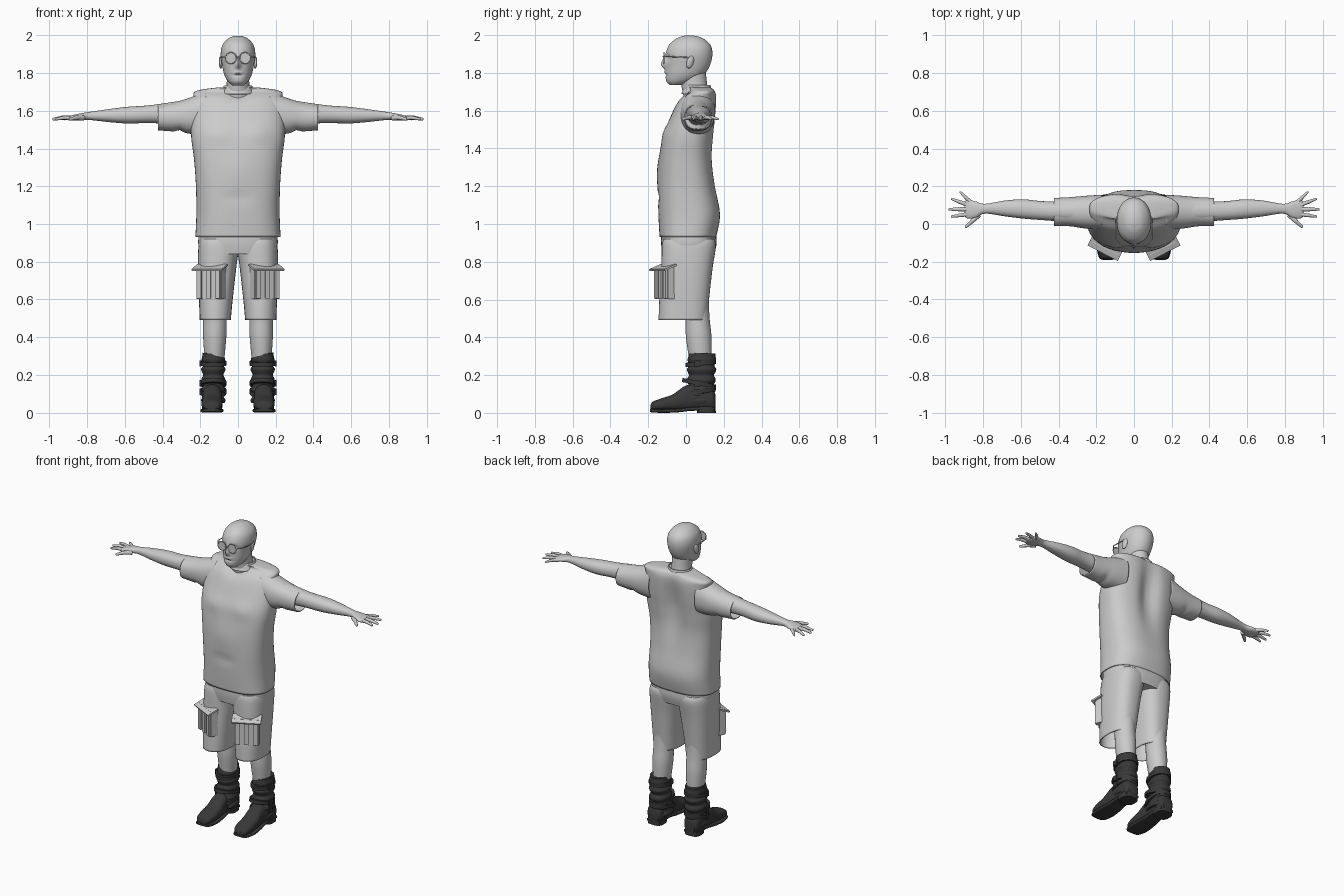
import bpy
import bmesh
import math
from mathutils import Matrix, Vector

old = bpy.data.objects.get("Cube")
if old:
    bpy.data.objects.remove(old, do_unlink=True)


def material(name, value):
    mat = bpy.data.materials.new(name)
    mat.use_nodes = True
    colour = (value, value, value, 1)
    mat.diffuse_color = colour
    mat.node_tree.nodes["Principled BSDF"].inputs["Base Color"].default_value = colour
    return mat


GREY = material("light grey", 0.6)
DARK = material("boot charcoal", 0.04)


def finish(name, bm, mat, mirror=False, cloth=False, angle=40):
    bmesh.ops.recalc_face_normals(bm, faces=bm.faces)
    mesh = bpy.data.meshes.new(name)
    bm.to_mesh(mesh)
    bm.free()
    mesh.materials.append(mat)
    for poly in mesh.polygons:
        poly.use_smooth = True
    mesh.set_sharp_from_angle(angle=math.radians(angle))
    obj = bpy.data.objects.new(name, mesh)
    bpy.context.collection.objects.link(obj)
    if mirror:
        obj.modifiers.new("mirror", "MIRROR").use_mirror_merge = False
    if cloth:
        solid = obj.modifiers.new("thickness", "SOLIDIFY")
        solid.thickness = 0.006
    return obj


def spline(a, b, c, d, t):
    """Catmull-Rom blend of one number."""
    return b + t * (c - a + t * (2 * a - 5 * b + 4 * c - d + t * (3 * (b - c) + d - a))) / 2


def loft(axis, rings, power=2.0, caps=(True, True), steps=6, sides=40):
    """Rings are (station, low u, high u, low v, high v) along an axis."""
    order = {"x": (2, 0, 1), "y": (0, 2, 1), "z": (0, 1, 2)}[axis]
    ext = [rings[0]] + list(rings) + [rings[-1]]
    stations = []
    for i in range(len(rings) - 1):
        for s in range(steps):
            stations.append([spline(*vals, s / steps) for vals in zip(*ext[i:i + 4])])
    stations.append(rings[-1])
    bm = bmesh.new()
    loops = []
    for w, u0, u1, v0, v1 in stations:
        loop = []
        for k in range(sides):
            t = math.tau * k / sides
            c, s = math.cos(t), math.sin(t)
            u = (u0 + u1) / 2 + (u1 - u0) / 2 * math.copysign(abs(c) ** (2 / power), c)
            v = (v0 + v1) / 2 + (v1 - v0) / 2 * math.copysign(abs(s) ** (2 / power), s)
            uvw = (u, v, w)
            loop.append(bm.verts.new([uvw[j] for j in order]))
        loops.append(loop)
    for a, b in zip(loops, loops[1:]):
        for k in range(sides):
            n = (k + 1) % sides
            bm.faces.new((a[k], a[n], b[n], b[k]))
    for cap, loop in zip(caps, (loops[0], loops[-1])):
        if cap:
            bm.faces.new(loop)
    return bm


def push(bm, centre, radius, offset):
    """Soft sculpting stroke, mirrored when off centre."""
    for side in ((1, -1) if centre[0] else (1,)):
        middle = Vector((centre[0] * side, centre[1], centre[2]))
        for v in bm.verts:
            d = v.co - middle
            fall = sum((d[i] / radius[i]) ** 2 for i in range(3))
            if fall < 6:
                v.co += Vector((offset[0] * side, *offset[1:])) * math.exp(-fall)


def box(bm, centre, size, turn=0, tilt=0):
    rot = Matrix.Rotation(math.radians(turn), 4, "Z") @ Matrix.Rotation(math.radians(tilt), 4, "X")
    bmesh.ops.create_cube(bm, size=1, matrix=Matrix.Translation(centre) @ rot @ Matrix.Diagonal((*size, 1)))


def rod(bm, start, end, r0, r1):
    a, b = Vector(start), Vector(end)
    rot = (b - a).to_track_quat("Z", "Y").to_matrix().to_4x4()
    bmesh.ops.create_cone(bm, segments=10, radius1=r0, radius2=r1, depth=(b - a).length,
                          cap_ends=True, matrix=Matrix.Translation((a + b) / 2) @ rot)
    bmesh.ops.create_uvsphere(bm, u_segments=10, v_segments=6, radius=r1, matrix=Matrix.Translation(b))


# Head and neck
def even(z, w, y0, y1):
    return (z, -w, w, y0, y1)


head = loft("z", [even(1.735, .03, -.085, -.03), even(1.755, .053, -.104, .04), even(1.79, .072, -.108, .095),
                  even(1.84, .084, -.107, .127), even(1.9, .092, -.107, .14), even(1.95, .082, -.088, .128),
                  even(1.985, .05, -.045, .085), even(1.998, .015, -.005, .04)], 2.1, steps=8, sides=64)
push(head, (.036, -.1, 1.878), (.022, .04, .016), (0, .014, 0))
push(head, (0, -.11, 1.845), (.013, .03, .022), (0, -.026, 0))
push(head, (0, -.11, 1.875), (.009, .03, .02), (0, -.01, 0))
push(head, (0, -.11, 1.803), (.02, .03, .007), (0, -.007, 0))
push(head, (0, -.11, 1.79), (.03, .03, .006), (0, .006, 0))
finish("head", head, GREY)
finish("neck", loft("z", [even(1.66, .085, -.01, .13), even(1.72, .062, -.022, .115), even(1.8, .06, -.035, .105)]), GREY)

ears = bmesh.new()
bmesh.ops.create_uvsphere(ears, u_segments=16, v_segments=10, radius=1, matrix=Matrix.Translation((.092, .022, 1.857))
                          @ Matrix.Rotation(-.3, 4, "X") @ Matrix.Rotation(.3, 4, "Z") @ Matrix.Diagonal((.009, .019, .034, 1)))
finish("ears", ears, GREY, mirror=True)

# Round spectacles
frames = bmesh.new()
for k in range(24):
    points = [(.038 + .029 * math.cos(t), -.117, 1.88 + .029 * math.sin(t))
              for t in (math.tau * k / 24, math.tau * (k + 1) / 24)]
    rod(frames, *points, .003, .003)
rod(frames, (0, -.122, 1.886), (.011, -.117, 1.884), .003, .003)
rod(frames, (.066, -.116, 1.886), (.094, -.08, 1.886), .003, .003)
rod(frames, (.094, -.08, 1.886), (.096, .015, 1.882), .003, .003)
finish("spectacle_frames", frames, GREY, mirror=True)
lenses = bmesh.new()
bmesh.ops.create_cone(lenses, segments=32, radius1=.028, radius2=.028, depth=.003, cap_ends=True,
                      matrix=Matrix.Translation((.038, -.117, 1.88)) @ Matrix.Rotation(math.pi / 2, 4, "X"))
finish("spectacle_lenses", lenses, GREY, mirror=True)

# Loose shirt with a hollow along the spine
shirt = loft("z", [even(.932, .226, -.14, .16), even(1.05, .221, -.146, .18), even(1.2, .223, -.148, .156),
                   even(1.34, .233, -.141, .143), even(1.46, .248, -.122, .15), even(1.56, .248, -.085, .16),
                   even(1.66, .236, -.035, .165), even(1.705, .224, .02, .155), even(1.725, .1, .01, .135)],
             2.6, caps=(False, True), sides=72)
push(shirt, (0, .15, 1.5), (.06, .1, .2), (0, -.04, 0))
push(shirt, (0, -.15, 1.28), (.08, .1, .09), (0, -.008, 0))
push(shirt, (0, -.15, 1.14), (.07, .1, .02), (0, .008, 0))
push(shirt, (.1, -.11, 1.48), (.07, .1, .05), (0, -.01, 0))
push(shirt, (0, -.02, 1.68), (.05, .06, .03), (0, .02, 0))
finish("shirt", shirt, GREY, cloth=True)
finish("collar", loft("z", [even(1.69, .088, -.025, .14), even(1.735, .075, -.005, .13)], caps=(False, False)), GREY, cloth=True)

sleeves = loft("x", [(.17, -.03, .155, 1.47, 1.705), (.25, -.025, .15, 1.478, 1.672), (.34, -.012, .142, 1.49, 1.645),
                     (.425, -.01, .138, 1.497, 1.632)], 2.2, caps=(False, False))
push(sleeves, (.31, .06, 1.48), (.02, .1, .06), (0, 0, .012))
finish("sleeves", sleeves, GREY, mirror=True, cloth=True)

# Arms and spread hands
finish("arms", loft("x", [(.2, 0, .13, 1.52, 1.67), (.45, .018, .12, 1.535, 1.632), (.58, .028, .13, 1.533, 1.622),
                          (.68, .04, .125, 1.54, 1.61), (.79, .055, .107, 1.552, 1.594), (.84, .032, .12, 1.55, 1.586),
                          (.885, .03, .128, 1.549, 1.575), (.9, .045, .11, 1.555, 1.568)], 2.2), GREY, mirror=True)
hands = bmesh.new()
for root, tip, size in (((.865, .115), (.92, .168), .011), ((.88, .1), (.964, .132), .012),
                        ((.885, .078), (.978, .078), .013), ((.88, .052), (.965, .04), .012),
                        ((.82, .05), (.89, -.014), .014)):
    middle = [(a + b) / 2 for a, b in zip(root, tip)]
    rod(hands, (*root, 1.562), (*middle, 1.564), size, size * .85)
    rod(hands, (*middle, 1.564), (*tip, 1.556), size * .85, size * .55)
finish("fingers", hands, GREY, mirror=True)

# Cargo shorts
finish("shorts_hips", loft("z", [even(.84, .2, -.125, .15), even(.9, .211, -.132, .162), even(.98, .205, -.13, .155)], 2.6), GREY)
legs = loft("z", [(.492, .038, .203, -.14, .112), (.6, .028, .207, -.136, .122), (.76, .01, .212, -.13, .14),
                  (.88, -.005, .21, -.128, .158), (.92, .0, .2, -.12, .15)], 2.5, caps=(False, False))
push(legs, (.12, -.13, .56), (.03, .1, .12), (0, -.006, 0))
finish("shorts_legs", legs, GREY, mirror=True, cloth=True)

pockets = bmesh.new()
box(pockets, (.142, -.108, .688), (.15, .05, .17), 27)
for along in (-.055, 0, .055):
    spot = (.142 + .89 * along + .014, -.108 + .45 * along - .026, .683)
    box(pockets, spot, (.026, .012, .155), 27)
box(pockets, (.15, -.122, .77), (.18, .075, .01), 27, 22)
finish("cargo_pockets", pockets, GREY, mirror=True, angle=30)

# Lower legs
finish("lower_legs", loft("z", [(.26, .075, .175, .02, .135), (.4, .062, .185, .0, .135), (.5, .06, .185, -.005, .125),
                                (.6, .055, .19, -.03, .12)]), GREY, mirror=True)

# Slouched boots with ripples, straps, soles and heels
ripples = []
for k in range(17):
    z = .05 + k * .0165
    lean = .012 * math.sin(k * 1.9) * (.5 if k > 12 else 1) / 2
    ripples.append((z, .072 - lean, .19 + lean, .012 - .02 * math.exp(-k / 4) - lean, .148 + .01 * k / 16 + lean))
shafts = loft("z", ripples, 2.2, steps=3)
push(shafts, (.13, .08, .32), (.1, .03, .03), (0, 0, .006))
finish("boot_shafts", shafts, DARK, mirror=True)
finish("boot_feet", loft("y", [(-.188, .115, .165, .015, .04), (-.175, .095, .183, .012, .06), (-.13, .083, .193, .01, .077),
                               (-.07, .082, .192, .01, .098), (0, .085, .188, .01, .145), (.07, .082, .19, .012, .15),
                               (.135, .085, .187, .012, .13), (.155, .1, .172, .015, .1)], 2.4), DARK, mirror=True)
finish("boot_soles", loft("y", [(-.19, .115, .165, .006, .02), (-.175, .09, .187, .002, .02), (-.11, .078, .199, 0, .02),
                                (-.03, .083, .193, .004, .024), (.04, .09, .185, .012, .032), (.15, .09, .185, .012, .032)],
                          5), DARK, mirror=True)
finish("boot_heels", loft("z", [(0, .085, .19, .058, .158), (.035, .083, .192, .055, .156)], 3), DARK, mirror=True)
straps = bmesh.new()
for level, slope in ((.1, .25), (.145, -.2), (.25, .1)):
    band = loft("z", [(level, .062, .199, -.022 if level < .2 else -.002, .158), (level + .022, .062, .199, -.018 if level < .2 else -.002, .158)], 2.2)
    for v in band.verts:
        v.co.z += (v.co.y - .07) * slope
    temp = bpy.data.meshes.new("strap")
    band.to_mesh(temp)
    band.free()
    straps.from_mesh(temp)
    bpy.data.meshes.remove(temp)
    box(straps, (.199, .06, level + .01), (.008, .03, .034))
finish("boot_straps", straps, DARK, mirror=True)
